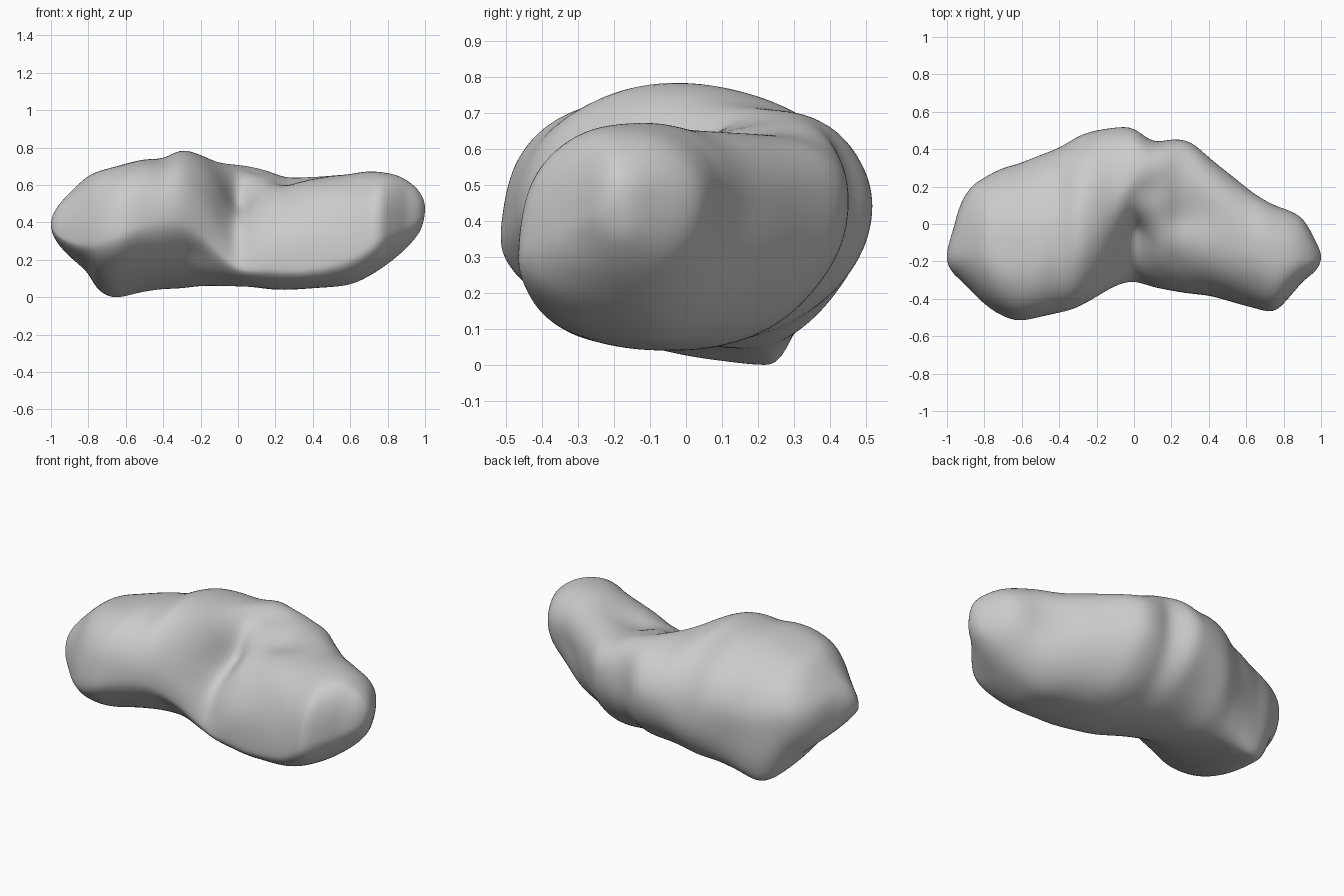
import bpy, bmesh, math
from mathutils import Vector, noise

if "Cube" in bpy.data.objects:
    bpy.data.objects.remove(bpy.data.objects["Cube"])

# Plan outline: x, front y, back y
PLAN = [(-1, -.18, -.18), (-.97, -.26, -.04), (-.93, -.30, .10), (-.87, -.36, .20), (-.8, -.425, .25),
        (-.7, -.49, .30), (-.6, -.52, .33), (-.4, -.475, .41), (-.3, -.445, .47), (-.2, -.40, .50),
        (-.05, -.32, .52), (0, -.31, .515), (.1, -.34, .445), (.2, -.36, .455), (.3, -.375, .44),
        (.4, -.385, .36), (.5, -.41, .28), (.6, -.44, .21), (.75, -.465, .12), (.83, -.39, .08),
        (.9, -.31, .03), (.97, -.25, -.09), (1, -.18, -.18)]
# Elevation outline: x, bottom z, top z
ELEV = [(-1, .39, .39), (-.97, .30, .48), (-.9, .22, .56), (-.8, .13, .65), (-.76, .05, .67),
        (-.67, .0, .70), (-.5, .03, .74), (-.4, .045, .745), (-.3, .05, .79), (-.2, .06, .765),
        (-.1, .065, .72), (.05, .06, .71), (.15, .045, .685), (.25, .04, .645), (.4, .05, .65),
        (.6, .07, .66), (.72, .125, .675), (.85, .22, .655), (.94, .31, .60), (.98, .37, .55), (1, .48, .48)]
# Height of front and back edge, y of top and bottom ridge
SEAM = [(-1, .39, .39, -.18, -.18), (-.85, .29, .38, -.13, .04), (-.68, .32, .36, -.16, .21),
        (-.5, .39, .38, -.12, .20), (-.3, .41, .40, -.02, .14), (-.15, .29, .44, .07, .08),
        (0, .16, .45, .22, .04), (.15, .16, .46, .25, .0), (.35, .16, .46, .14, -.04),
        (.6, .22, .45, -.05, -.10), (.8, .35, .46, -.17, -.14), (1, .48, .48, -.18, -.18)]
# Corner fullness: front-top, front-bottom, back-top, back-bottom
FULL = [(-1, 2, 2, 2, 2), (-.85, 2.1, 1.8, 2.1, 2.1), (-.7, 2.35, 1.7, 2.1, 2.4),
        (-.4, 2.3, 1.7, 2.0, 2.1), (-.2, 2.2, 1.8, 2, 2), (-.08, 1.8, 1.9, 2, 2),
        (0, 1.4, 2, 2.2, 2), (.06, 1.7, 2.1, 2.4, 2), (.18, 2.15, 2.2, 2.6, 2),
        (.4, 2.45, 2.2, 2.4, 1.9), (.7, 2.35, 2, 2.2, 2), (1, 2, 2, 2, 2)]
# Local dents (negative) and swellings: x, y, z, radius, height
SPOTS = [(0, -.06, .52, .11, -.10), (.12, .02, .58, .08, -.04), (.24, .04, .62, .08, -.04),
         (.36, .05, .64, .09, -.03), (.09, .18, .68, .07, -.04), (.35, -.18, .58, .16, .02),
         (.66, .14, .42, .14, -.03), (-.22, -.34, .22, .12, -.04), (-.1, -.2, .45, .10, -.02)]


def sample(table, x):
    """Smooth interpolation of a table in the angle acos(-x), which rounds the ends."""
    k = [math.acos(-r[0]) for r in table]
    t = math.acos(max(-1, min(1, -x)))
    i = max(j for j in range(len(k) - 1) if k[j] <= t + 1e-9 or j == 0)
    h = k[i + 1] - k[i]
    u = (t - k[i]) / h

    def slope(j, c):
        a, b = max(j - 1, 0), min(j + 1, len(k) - 1)
        return (table[b][c] - table[a][c]) / (k[b] - k[a])

    out = []
    for c in range(1, len(table[0])):
        p, q = table[i][c], table[i + 1][c]
        out.append((2*u**3 - 3*u*u + 1)*p + (u**3 - 2*u*u + u)*h*slope(i, c)
                   + (3*u*u - 2*u**3)*q + (u**3 - u*u)*h*slope(i + 1, c))
    return out


def clamp(v, lo, hi):
    return max(lo + .1*(hi - lo), min(hi - .1*(hi - lo), v))


PINCH = Vector((0, -.06, .45))


def relief(p):
    """Local spots, soft lumps everywhere, radial wrinkles around the pinch."""
    d = p - PINCH
    edge = min(1, (1 - abs(p.x))*4)
    lumps = .008*noise.noise(p*4.5 + Vector((3, 1, 7)))
    folds = .035*noise.noise(d.normalized()*4.0)*math.exp(-((d.length - .14)/.12)**2)
    spots = sum(h*math.exp(-((p - Vector((x, y, z))).length/r)**2) for x, y, z, r, h in SPOTS)
    return (lumps + folds)*edge + spots


Q, RINGS = 28, 150
bm = bmesh.new()
rings = []
for i in range(RINGS + 1):
    x = -math.cos(math.pi*i/RINGS)
    (y0, y1), (z0, z1) = sample(PLAN, x), sample(ELEV, x)
    zf, zb, yt, yb = sample(SEAM, x)
    zf, zb = clamp(zf, z0, z1), clamp(zb, z0, z1)
    yt, yb = clamp(yt, y0, y1), clamp(yb, y0, y1)
    ft, fb, bt, bb = sample(FULL, x)
    # four rounded corners: back-top, front-top, front-bottom, back-bottom
    quarters = [(yt, zb, y1, z1, bt), (yt, zf, y0, z1, ft), (yb, zf, y0, z0, fb), (yb, zb, y1, z0, bb)]
    mid = Vector((x, (y0 + y1)/2, (z0 + z1)/2))
    ring = []
    for n, (cy, cz, ey, ez, p) in enumerate(quarters):
        for j in range(Q):
            a = math.pi/2*(j/Q if n % 2 == 0 else 1 - j/Q)
            c, s = max(0, math.cos(a))**(2/p), max(0, math.sin(a))**(2/p)
            v = Vector((x, cy + (ey - cy)*c, cz + (ez - cz)*s))
            out = v - mid
            if out.length > 1e-6:
                v += out.normalized()*relief(v)
            ring.append(bm.verts.new(v))
    rings.append(ring)

for a, b in zip(rings, rings[1:]):
    for j in range(4*Q):
        k = (j + 1) % (4*Q)
        bm.faces.new((a[j], a[k], b[k], b[j]))
bmesh.ops.remove_doubles(bm, verts=bm.verts, dist=.0005)
# Relax the surface slightly
for _ in range(9):
    bmesh.ops.smooth_vert(bm, verts=bm.verts, factor=.5, use_axis_x=True, use_axis_y=True, use_axis_z=True)
bmesh.ops.recalc_face_normals(bm, faces=bm.faces)
low = min(v.co.z for v in bm.verts)
for v in bm.verts:
    v.co.z -= low

mesh = bpy.data.meshes.new("asteroid_body")
bm.to_mesh(mesh)
bm.free()
for f in mesh.polygons:
    f.use_smooth = True
rock = bpy.data.objects.new("asteroid_body", mesh)
bpy.context.collection.objects.link(rock)
